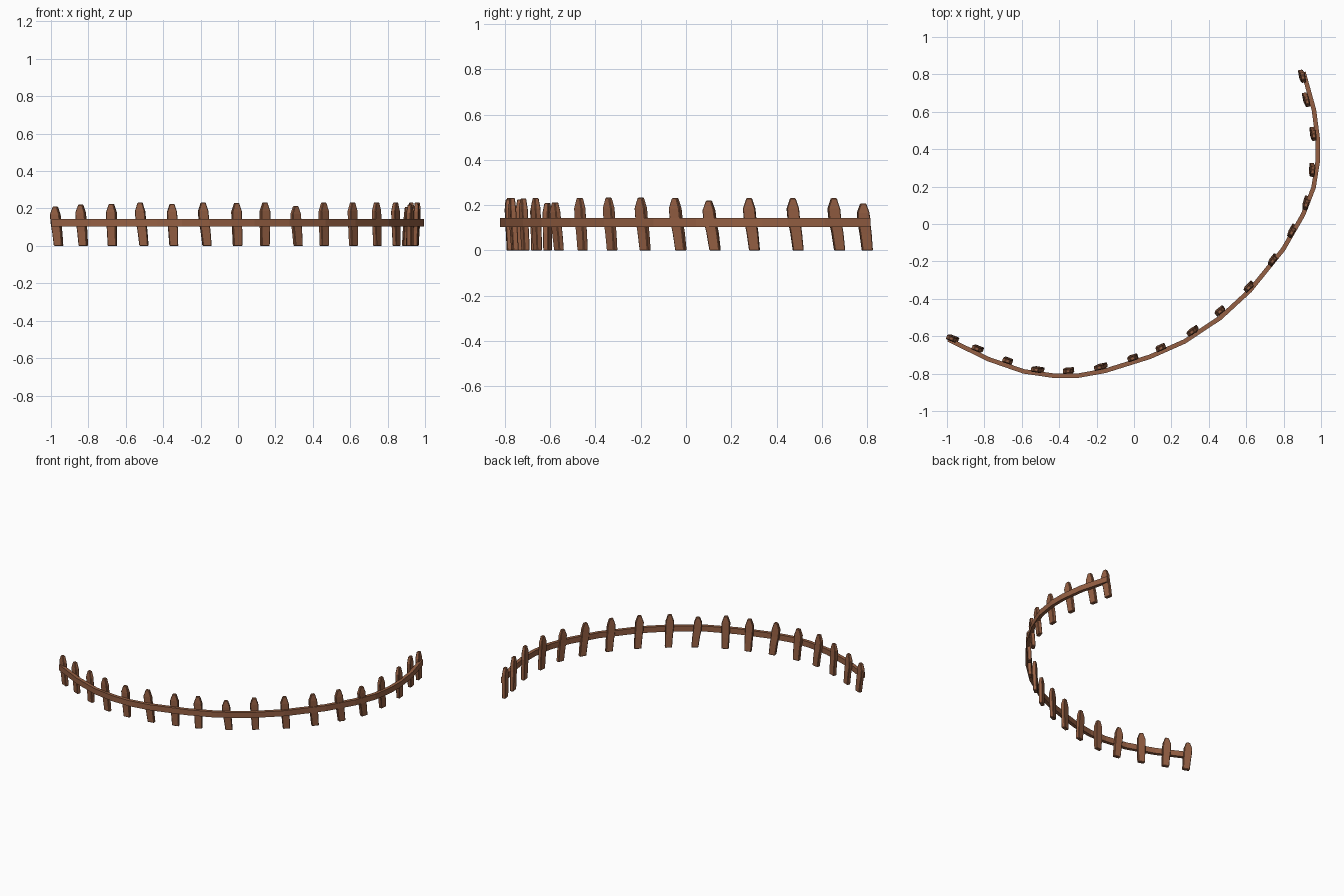
import bpy, bmesh
from mathutils import Vector

if "Cube" in bpy.data.objects:
    bpy.data.objects.remove(bpy.data.objects["Cube"])

wood = bpy.data.materials.new("brown wood")
wood.diffuse_color = (0.30, 0.115, 0.056, 1)
wood.use_nodes = True
wood.node_tree.nodes["Principled BSDF"].inputs["Base Color"].default_value = wood.diffuse_color


def tangents(pts):
    """Averaged direction of the path at each point."""
    n = len(pts)
    return [(pts[min(i + 1, n - 1)] - pts[max(i - 1, 0)]).normalized() for i in range(n)]


def skin(name, rings, bevel):
    """Closed solid through a list of four-cornered rings."""
    bm = bmesh.new()
    rows = [[bm.verts.new(p) for p in r] for r in rings]
    for a, b in zip(rows, rows[1:]):
        for k in range(4):
            j = (k + 1) % 4
            bm.faces.new((a[k], a[j], b[j], b[k]))
    bm.faces.new(rows[0][::-1])
    bm.faces.new(rows[-1])
    bmesh.ops.recalc_face_normals(bm, faces=bm.faces)
    mesh = bpy.data.meshes.new(name)
    bm.to_mesh(mesh)
    bm.free()
    mesh.materials.append(wood)
    ob = bpy.data.objects.new(name, mesh)
    bpy.context.collection.objects.link(ob)
    if bevel:
        m = ob.modifiers.new("soft edges", 'BEVEL')
        m.width = bevel
        m.segments = 1
        m.limit_method = 'ANGLE'
    return ob


# Curved rail on the outside of the fence
path = [Vector(p) for p in [
    (-.993, -.617), (-.78, -.722), (-.59, -.788), (-.43, -.811), (-.30, -.811),
    (-.155, -.785), (.085, -.71), (.27, -.628), (.46, -.502), (.62, -.355),
    (.797, -.136), (.904, .05), (.96, .195), (.983, .34), (.983, .45),
    (.962, .61), (.906, .812)]]
rings = []
for p, t in zip(path, tangents(path)):
    side = Vector((-t.y, t.x)) * 0.012
    rings.append([(*(p + side * s), z) for s, z in
                  ((-1, .103), (1, .103), (1, .143), (-1, .143))])
skin("rail", rings, 0)

# Pickets: x, y, height, lean along the fence
pickets = [
    (-.968, -.612, .21, .016), (-.834, -.666, .22, .012), (-.674, -.73, .225, .003),
    (-.513, -.778, .232, .02), (-.348, -.783, .225, .01), (-.176, -.762, .232, .023),
    (-.005, -.714, .23, .008), (.144, -.66, .232, .004), (.315, -.57, .213, .02),
    (.46, -.463, .232, .01), (.615, -.334, .233, .014), (.743, -.19, .233, .018),
    (.845, -.035, .232, .025), (.92, .115, .22, .026), (.952, .291, .231, .023),
    (.957, .484, .231, .025), (.92, .666, .231, .028), (.898, .792, .208, .02)]
spots = [Vector(p[:2]) for p in pickets]
# height fraction, half width, half thickness, share of lean
profile = [(0, .0235, .0125, .5), (.35, .0255, .013, .1), (.58, .027, .013, -.3),
           (.80, .027, .013, -.5), (1, .012, .010, -.5)]
for i, (t, (x, y, h, lean)) in enumerate(zip(tangents(spots), pickets)):
    side = Vector((-t.y, t.x))
    rings = []
    for f, w, d, share in profile:
        c = spots[i] + t * lean * share + side * 0.008 * share
        rings.append([(*(c + t * w * a + side * d * b), h * f)
                      for a, b in ((-1, -1), (1, -1), (1, 1), (-1, 1))])
    skin(f"picket_{i + 1}", rings, 0.003)
